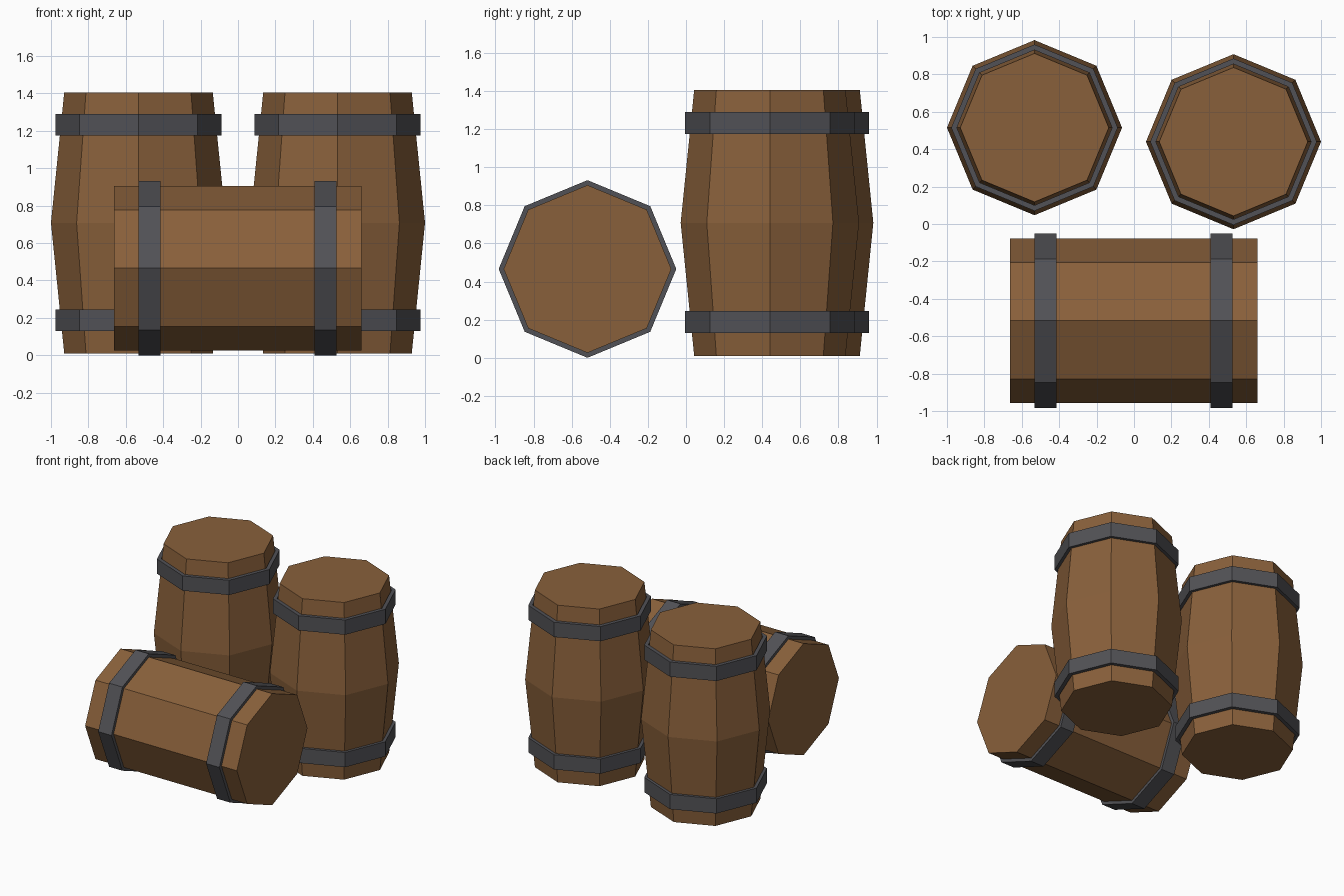
import bpy
import math
from mathutils import Matrix, Vector

cube = bpy.data.objects.get("Cube")
if cube:
    bpy.data.objects.remove(cube, do_unlink=True)

SIDES = 8


def make_material(name, colour):
    mat = bpy.data.materials.new(name)
    mat.use_nodes = True
    mat.diffuse_color = (*colour, 1)
    bsdf = mat.node_tree.nodes["Principled BSDF"]
    bsdf.inputs["Base Color"].default_value = (*colour, 1)
    bsdf.inputs["Roughness"].default_value = 0.8
    return mat


wood = make_material("brown wood", (0.25, 0.117, 0.043))
iron = make_material("dark iron", (0.083, 0.083, 0.092))


def lathe(name, profile, mat, matrix, closed=False):
    """Turn (radius, height) points into an eight-sided solid, or a ring if closed."""
    verts = []
    for radius, height in profile:
        for i in range(SIDES):
            a = math.tau * i / SIDES
            verts.append(matrix @ Vector((radius * math.cos(a), radius * math.sin(a), height)))
    n = len(profile)
    faces = []
    for k in range(n if closed else n - 1):
        lo, hi = k * SIDES, (k + 1) % n * SIDES
        for i in range(SIDES):
            j = (i + 1) % SIDES
            faces.append((lo + i, lo + j, hi + j, hi + i))
    if not closed:
        faces.append(tuple(reversed(range(SIDES))))
        faces.append(tuple(range((n - 1) * SIDES, n * SIDES)))
    mesh = bpy.data.meshes.new(name)
    mesh.from_pydata(verts, [], faces)
    mesh.materials.append(mat)
    obj = bpy.data.objects.new(name, mesh)
    bpy.context.collection.objects.link(obj)
    return obj


def barrel(name, matrix, body, hoop_outer, hoop_inner, hoop_heights, hoop_width=0.116):
    lathe(name + "_body", body, wood, matrix)
    for label, h in zip(("first", "second"), hoop_heights):
        lo, hi = h - hoop_width / 2, h + hoop_width / 2
        ring = [(hoop_inner, lo), (hoop_outer, lo), (hoop_outer, hi), (hoop_inner, hi)]
        lathe(f"{name}_{label}_hoop", ring, iron, matrix, closed=True)


# Two upright barrels with bulging staves
bulged = [(0.397, 0.01), (0.468, 0.708), (0.397, 1.406)]
for name, x, y in (("right_barrel", -0.532, 0.515), ("left_barrel", 0.532, 0.44)):
    barrel(name, Matrix.Translation((x, y, 0)), bulged, 0.445, 0.415, (0.188, 1.232))

# Straight barrel lying on its side along x
lying = Matrix.Translation((0, -0.517, 0.466)) @ Matrix.Rotation(math.pi / 2, 4, "Y")
barrel("lying_barrel", lying, [(0.44, -0.663), (0.44, 0.66)], 0.466, 0.43, (-0.473, 0.468))
